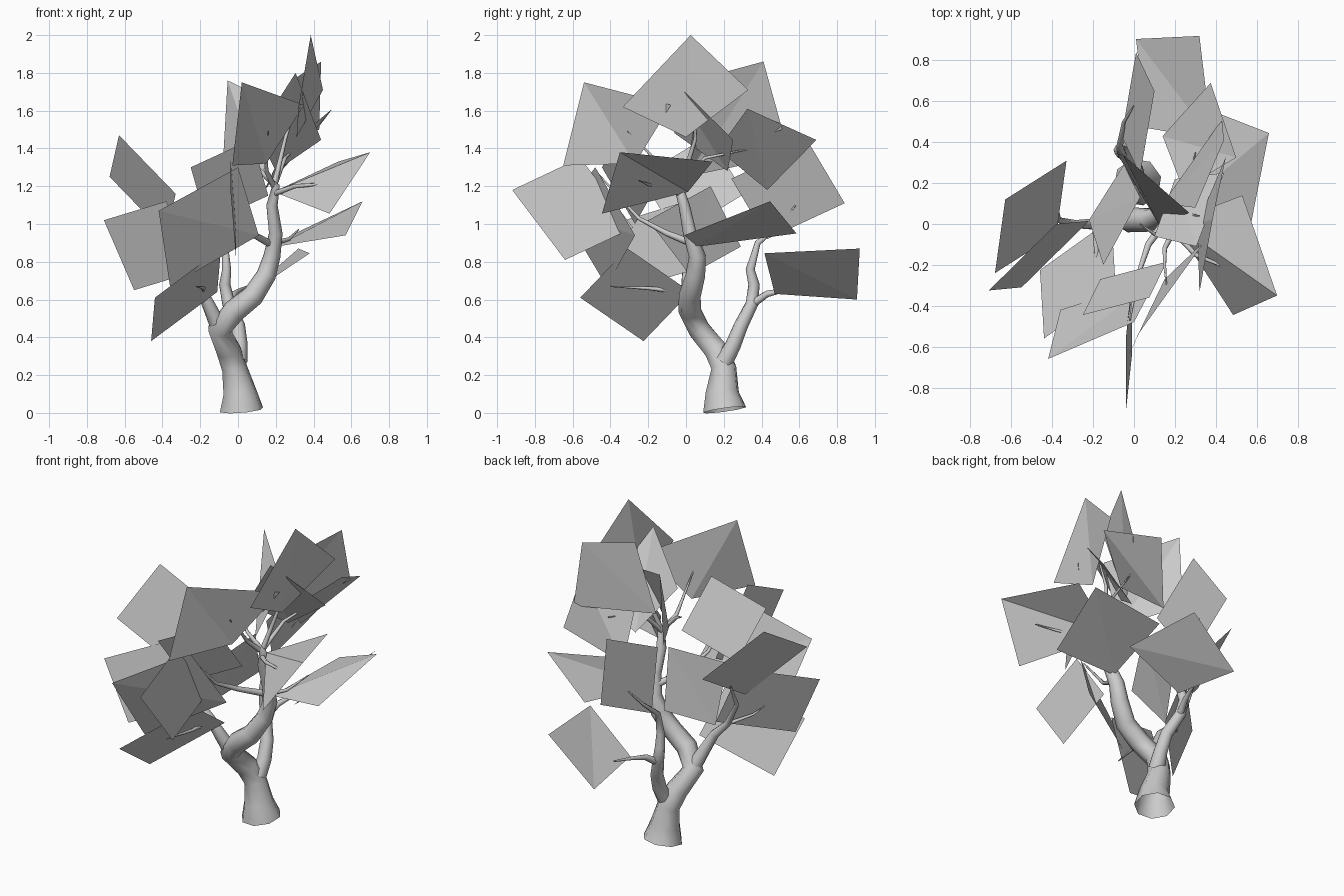
import bpy
import bmesh
from mathutils import Vector

cube = bpy.data.objects.get("Cube")
if cube:
    bpy.data.objects.remove(cube, do_unlink=True)


def make_material(name, colour):
    mat = bpy.data.materials.new(name)
    mat.use_nodes = True
    mat.diffuse_color = colour
    for node in mat.node_tree.nodes:
        if node.type == 'BSDF_PRINCIPLED':
            node.inputs["Base Color"].default_value = colour
            node.inputs["Roughness"].default_value = 0.8
    return mat


grey = make_material("plain grey", (0.6, 0.6, 0.6, 1))


def add_object(name, mesh):
    obj = bpy.data.objects.new(name, mesh)
    bpy.context.collection.objects.link(obj)
    mesh.materials.clear()
    mesh.materials.append(grey)
    return obj


def branch(name, *points):
    """Tapering round limb, open at the ends, through points (x, y, z, radius)."""
    curve = bpy.data.curves.new(name + " path", 'CURVE')
    curve.dimensions = '3D'
    curve.bevel_depth = 1.0
    curve.bevel_resolution = 2
    spline = curve.splines.new('POLY')
    spline.points.add(len(points) - 1)
    for point, (x, y, z, radius) in zip(spline.points, points):
        point.co = (x, y, z, 1)
        point.radius = radius
    helper = bpy.data.objects.new(name + " helper", curve)
    bpy.context.collection.objects.link(helper)
    bpy.context.view_layer.update()
    evaluated = helper.evaluated_get(bpy.context.evaluated_depsgraph_get())
    mesh = bpy.data.meshes.new_from_object(evaluated)
    bpy.data.objects.remove(helper, do_unlink=True)
    for face in mesh.polygons:
        face.use_smooth = True
    add_object(name, mesh)


def twig(name, *points, thick=0.016):
    """Thin limb that tapers evenly to its tip."""
    last = len(points) - 1
    branch(name, *[(*p, thick * (1 - 0.8 * i / last)) for i, p in enumerate(points)])


def leaf(name, side, corner, other, far=None):
    """Flat foliage sheet, creased along its diagonal."""
    a, b, c = Vector(side), Vector(corner), Vector(other)
    d = Vector(far) if far else a + c - b
    bm = bmesh.new()
    va, vb, vc, vd = [bm.verts.new(p) for p in (a, b, c, d)]
    bm.faces.new((va, vb, vd))
    bm.faces.new((vb, vc, vd))
    bmesh.ops.recalc_face_normals(bm, faces=bm.faces)
    mesh = bpy.data.meshes.new(name)
    bm.to_mesh(mesh)
    bm.free()
    add_object(name, mesh)


# Trunk and main limbs
branch("trunk",
       (.018, .205, .016, .118), (.01, .192, .11, .09), (-.02, .2, .24, .068),
       (-.05, .16, .33, .066), (-.1, .07, .44, .062), (-.02, .02, .54, .062),
       (.08, .02, .62, .058), (.15, .05, .73, .052), (.18, .06, .83, .045),
       (.2, .02, .95, .036), (.18, -.01, 1.1, .03), (.2, -.04, 1.2, .022),
       (.15, -.05, 1.25, .01))
branch("left_limb",
       (-.1, .07, .45, .045), (-.15, .03, .56, .036), (-.2, 0, .66, .028),
       (-.29, 0, .75, .02), (-.37, .02, .9, .014), (-.38, .1, 1.05, .006))
branch("back_limb",
       (0, .2, .27, .05), (.01, .25, .36, .042), (0, .29, .46, .038),
       (-.05, .35, .58, .034), (-.07, .36, .68, .03), (-.06, .34, .76, .024),
       (-.07, .38, .9, .016), (-.05, .5, 1, .009), (0, .58, 1.1, .004))

# Thin limbs reaching each foliage sheet
twig("low_front_twig", (-.19, 0, .64), (-.18, -.2, .66), (-.22, -.4, .67))
twig("low_side_twig", (-.29, 0, .75), (-.4, -.1, .8), (-.45, -.15, .85), thick=.012)
twig("low_back_twig", (-.05, .34, .57), (-.02, .43, .63), (.01, .52, .65),
     (.05, .65, .67), thick=.024)
twig("front_twig", (.18, .05, .89), (.07, -.1, .95), (.02, -.25, 1.03),
     (-.02, -.47, 1.27), thick=.022)
twig("right_twig", (.19, -.03, 1.16), (.3, -.15, 1.2), (.42, -.2, 1.21), (.53, -.25, 1.23))
twig("lower_right_twig", (.19, .04, .9), (.27, .1, .92), (.32, .25, .97))
twig("upper_front_twig", (.19, -.04, 1.2), (.15, -.12, 1.28), (.15, -.2, 1.38),
     (.16, -.31, 1.49))
twig("upper_left_twig", (.18, -.04, 1.22), (.1, -.05, 1.3), (.03, 0, 1.34))
twig("crown_twig", (.19, -.03, 1.2), (.25, .05, 1.45), (.32, .04, 1.68))
twig("upper_back_twig", (.19, -.03, 1.2), (.25, .1, 1.35), (.3, .35, 1.4))

# Foliage on the left limb
leaf("left_upper_leaf", (-.33, .31, 1.16), (-.63, .12, 1.47), (-.68, -.24, 1.25))
leaf("left_lower_leaf", (-.55, -.31, .65), (-.71, -.325, 1.02), (-.38, 0, 1.12))
leaf("left_front_leaf", (-.09, -.31, .87), (-.44, -.56, .61), (-.46, -.225, .38))

# Foliage on the front
leaf("front_leaf", (0, -.48, 1.3), (-.42, -.66, 1.07), (-.36, -.42, .67),
     (.11, -.27, .94))
leaf("front_upright_leaf", (-.01, -.64, .81), (-.04, -.92, 1.18), (-.04, -.56, 1.35))
leaf("front_upper_leaf", (.35, -.08, 1.63), (.02, -.54, 1.75), (-.03, -.65, 1.31),
     (.15, -.27, 1.32))
leaf("front_inner_leaf", (.075, -.36, 1.45), (-.25, -.445, 1.3), (-.165, -.27, 1))

# Foliage on the back limb
leaf("back_low_leaf", (.32, .92, .87), (.01, .905, .6), (.06, .47, .63),
     (.38, .415, .845))
leaf("back_leaf", (.1, .65, 1.43), (.01, .84, 1.11), (-.06, .43, .92))

# Foliage of the crown
leaf("middle_leaf", (-.05, .29, .88), (-.22, .02, .73), (-.15, -.2, 1.02),
     (.03, .13, 1.2))
leaf("crown_left_leaf", (.27, .055, 1.6), (-.055, .34, 1.76), (-.08, .34, 1.32),
     (.12, 0, 1.25))
leaf("crown_inner_leaf", (.44, .25, 1.445), (.305, -.11, 1.8), (.1, -.06, 1.48),
     (.2, .22, 1.28))
leaf("crown_back_leaf", (.3, .08, 1.77), (.44, .41, 1.86), (.43, .51, 1.5),
     (.14, .1, 1.37))
leaf("crown_top_leaf", (.32, -.335, 1.62), (.385, .025, 2), (.45, .33, 1.71),
     (.31, 0, 1.46))
leaf("crown_side_leaf", (.24, .17, 1.395), (.5, .325, 1.61), (.375, .69, 1.445),
     (.14, .43, 1.18))

# Foliage on the right side
leaf("right_low_leaf", (.57, -.01, .94), (.66, .445, 1.12), (.3, .585, .95),
     (.2, .06, .88))
leaf("right_leaf", (.53, .14, 1.33), (.7, -.35, 1.38), (.485, -.445, 1.055),
     (.19, .01, 1.17))
